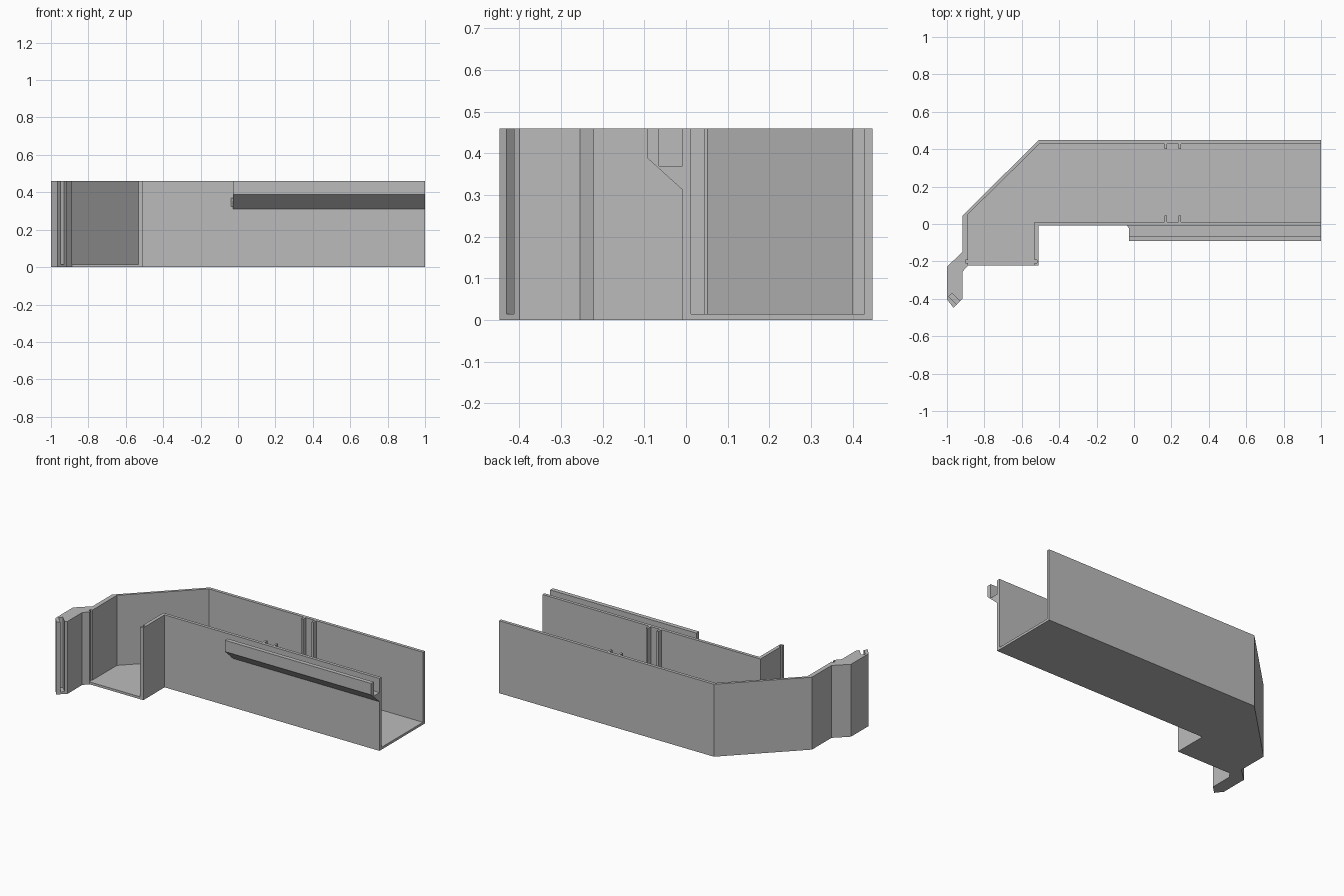
import bpy
import bmesh
from mathutils import Vector

if "Cube" in bpy.data.objects:
    bpy.data.objects.remove(bpy.data.objects["Cube"], do_unlink=True)

HEIGHT = 0.46
FLOOR = 0.015

grey = bpy.data.materials.new("plain grey")
grey.use_nodes = True
colour = (0.5, 0.5, 0.5, 1)
grey.diffuse_color = colour
grey.node_tree.nodes["Principled BSDF"].inputs["Base Color"].default_value = colour


def prism(name, outline, start, end, axis="z"):
    """Extrude a closed outline: (x, y) along z, or (y, z) along x."""
    place = (lambda a, b: (a, b, start)) if axis == "z" else (lambda a, b: (start, a, b))
    step = Vector((0, 0, end - start)) if axis == "z" else Vector((end - start, 0, 0))
    bm = bmesh.new()
    face = bm.faces.new([bm.verts.new(place(a, b)) for a, b in outline])
    top = bmesh.ops.extrude_face_region(bm, geom=[face])["geom"]
    bmesh.ops.translate(bm, vec=step, verts=[v for v in top if isinstance(v, bmesh.types.BMVert)])
    bmesh.ops.recalc_face_normals(bm, faces=bm.faces)
    mesh = bpy.data.meshes.new(name)
    bm.to_mesh(mesh)
    bm.free()
    mesh.materials.append(grey)
    obj = bpy.data.objects.new(name, mesh)
    bpy.context.collection.objects.link(obj)
    return obj


def combine(target, tool, operation):
    """Apply a boolean and discard the tool."""
    mod = target.modifiers.new(operation.title(), "BOOLEAN")
    mod.operation, mod.solver, mod.object = operation, "EXACT", tool
    bpy.context.view_layer.objects.active = target
    bpy.ops.object.modifier_apply(modifier=mod.name)
    bpy.data.objects.remove(tool, do_unlink=True)


def ribs(wall_y, tip_y, xs):
    """Outline points of narrow ribs standing off a straight wall."""
    pts = []
    for a, b in xs:
        pts += [(a, wall_y), (a, tip_y), (b, tip_y), (b, wall_y)]
    return pts


# Bent trough with the hooked arm at its front left corner
trough = prism("trough", [
    (1, 0.448), (-0.51, 0.448), (-0.917, 0.045), (-0.917, -0.15),
    (-1, -0.228), (-1, -0.403), (-0.965, -0.448), (-0.917, -0.40),
    (-0.917, -0.255), (-0.888, -0.222), (-0.51, -0.222), (-0.51, -0.008),
    (1, -0.008)], 0, HEIGHT)

# Hollow, with ribs on both long walls and panel grooves at the mouth
back_ribs = [(0.251, 0.238), (0.177, 0.163)]
front_ribs = [(b, a) for a, b in reversed(back_ribs)]
hollow = prism("hollow", [(1.1, 0.428)] + ribs(0.428, 0.40, back_ribs) + [
    (-0.505, 0.428), (-0.888, 0.052),
    (-0.888, -0.193), (-0.902, -0.193), (-0.902, -0.208), (-0.888, -0.208),
    (-0.888, -0.3), (-0.532, -0.3),
    (-0.532, -0.208), (-0.518, -0.208), (-0.518, -0.193), (-0.532, -0.193),
    (-0.532, 0.012)] + ribs(0.012, 0.045, front_ribs) + [(1.1, 0.012)],
    FLOOR, HEIGHT + 0.1)
combine(trough, hollow, "DIFFERENCE")

# Diagonal slot in the hook
slot = prism("slot", [(-0.99, -0.388), (-0.972, -0.370), (-0.89, -0.452), (-0.908, -0.47)],
             FLOOR, HEIGHT + 0.1)
combine(trough, slot, "DIFFERENCE")

# Open-topped rail along the front wall, with a small fillet at its start
rail = prism("rail", [
    (-0.092, HEIGHT), (-0.092, 0.388), (-0.008, 0.312), (0.002, 0.312),
    (0.002, 0.37), (-0.065, 0.37), (-0.065, HEIGHT)], -0.028, 1, "x")
combine(trough, rail, "UNION")
prism("rail_fillet", [(-0.038, -0.008), (-0.028, -0.022), (-0.028, -0.008)], 0.325, 0.37)
